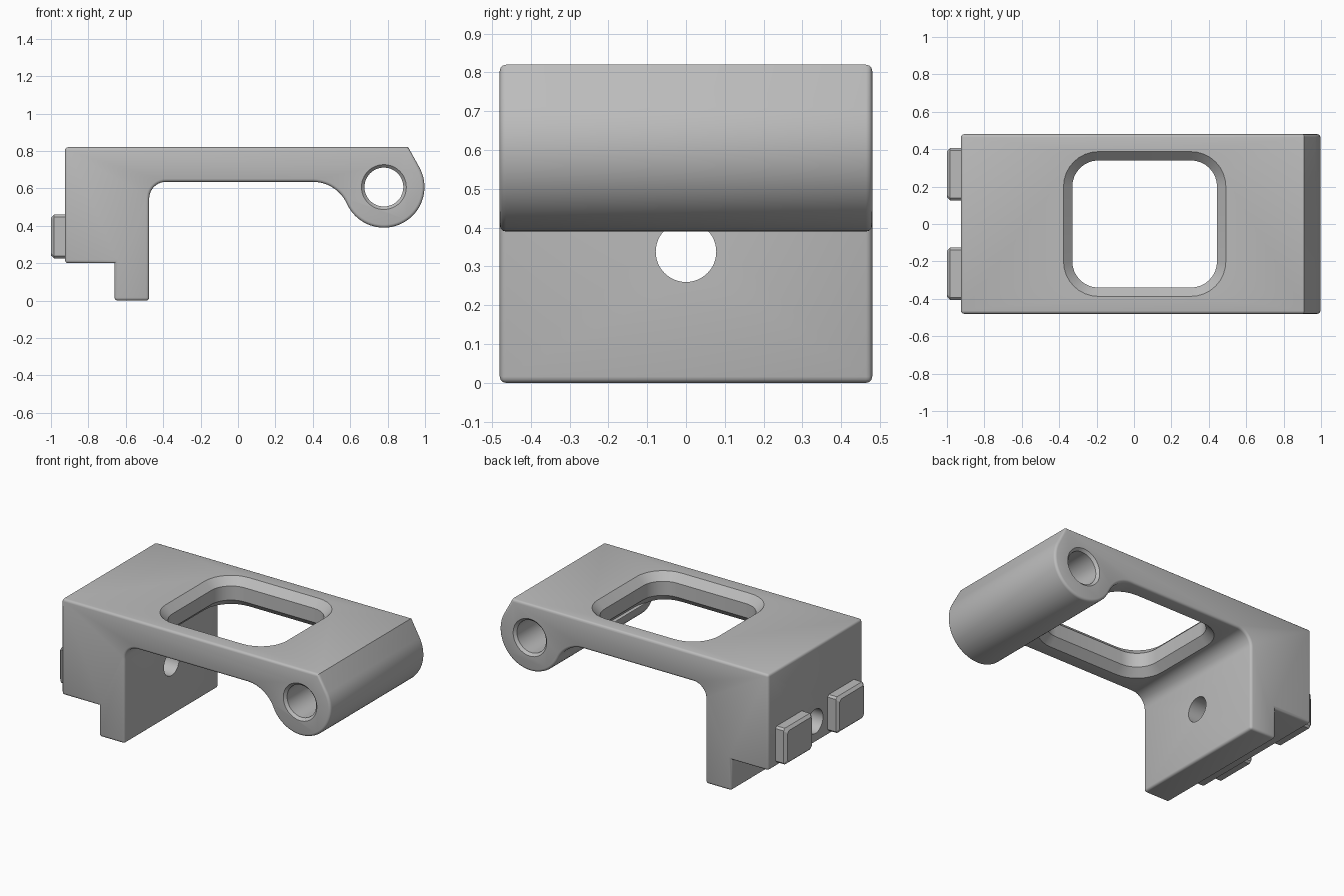
import bpy, bmesh
from math import sin, cos, pi, radians, atan2, acos, hypot

if "Cube" in bpy.data.objects:
    bpy.data.objects.remove(bpy.data.objects["Cube"])

grey = bpy.data.materials.new("plain grey")
grey.use_nodes = True
colour = (0.5, 0.5, 0.5, 1)
grey.diffuse_color = colour
grey.node_tree.nodes["Principled BSDF"].inputs["Base Color"].default_value = colour


def arc(cx, cy, r, a0, a1, n):
    """Points on an arc, angles in radians."""
    return [(cx + r * cos(a0 + (a1 - a0) * i / n),
             cy + r * sin(a0 + (a1 - a0) * i / n)) for i in range(n + 1)]


def rounded_rect(cx, cy, hx, hy, r, n=8):
    pts = []
    for k, (sx, sy) in enumerate([(1, 1), (-1, 1), (-1, -1), (1, -1)]):
        pts += arc(cx + sx * (hx - r), cy + sy * (hy - r), r, k * pi / 2, (k + 1) * pi / 2, n)
    return pts


def loft(rings):
    """Closed solid through a stack of matching 3D rings."""
    bm = bmesh.new()
    loops = [[bm.verts.new(p) for p in ring] for ring in rings]
    n = len(loops[0])
    for a, b in zip(loops, loops[1:]):
        for i in range(n):
            j = (i + 1) % n
            bm.faces.new((a[i], a[j], b[j], b[i]))
    bm.faces.new(loops[0][::-1])
    bm.faces.new(loops[-1])
    bmesh.ops.recalc_face_normals(bm, faces=bm.faces)
    return bm


def finish(bm, name):
    me = bpy.data.meshes.new(name)
    bm.to_mesh(me)
    bm.free()
    me.materials.append(grey)
    ob = bpy.data.objects.new(name, me)
    bpy.context.collection.objects.link(ob)
    return ob


def activate(ob):
    bpy.ops.object.select_all(action='DESELECT')
    ob.select_set(True)
    bpy.context.view_layer.objects.active = ob


def cut(ob, bm):
    cutter = finish(bm, "cutter")
    cutter.hide_render = True
    mod = ob.modifiers.new("cut", 'BOOLEAN')
    mod.operation = 'DIFFERENCE'
    mod.solver = 'EXACT'
    mod.object = cutter
    activate(ob)
    bpy.ops.object.modifier_apply(modifier=mod.name)
    bpy.data.objects.remove(cutter)


# Side profile of the bracket (x, z): plate, hinge barrel, fillets, stepped leg
TOP, UNDER, HALF = 0.82, 0.635, 0.48
bx, bz, br = 0.78, 0.607, 0.217            # hinge barrel
fx, fr = 0.40, 0.20                        # large fillet beside the barrel
fz = UNDER - fr
nose = (0.91, TOP)
dx, dz = nose[0] - bx, nose[1] - bz
tangent = atan2(dz, dx) - acos(br / hypot(dx, dz))
meet = atan2(bz - fz, bx - fx)

profile = [(-0.925, 0.2), (-0.925, TOP), nose]
profile += arc(bx, bz, br, tangent, meet - pi, 36)
profile += arc(fx, fz, fr, meet, pi / 2, 12)[1:]
profile += arc(-0.385, UNDER - 0.09, 0.09, pi / 2, pi, 10)
profile += [(-0.475, 0), (-0.66, 0), (-0.66, 0.2)]

bm = loft([[(x, y, z) for x, z in profile] for y in (-HALF, HALF)])

# Soften the outer edges, leaving the nose and the inner step sharp
edges = []
for e in bm.edges:
    a, b = (v.co for v in e.verts)
    around_side = abs(a.y - b.y) < 0.01
    corner = (not around_side and e.is_convex and e.calc_face_angle(0) > radians(80))
    if around_side or corner:
        edges.append(e)
bmesh.ops.bevel(bm, geom=edges, offset=0.016, offset_type='OFFSET', segments=3,
                profile=0.5, affect='EDGES', clamp_overlap=True)
bracket = finish(bm, "bracket_body")

# Window with chamfered rims above and below
ch = 0.047
steps = [(TOP + 0.02, ch + 0.02), (TOP - ch, 0), (UNDER + ch, 0), (UNDER - 0.02, ch + 0.02)]
cut(bracket, loft([[(x, y, z) for x, y in
                    rounded_rect(0.057, 0, 0.387 + g, 0.34 + g, 0.14 + g)]
                   for z, g in steps]))

# Hinge pin bore with countersunk ends
c, out = 0.016, 0.02
steps = [(-HALF - out, c + out), (-HALF + c, 0), (HALF - c, 0), (HALF + out, c + out)]
cut(bracket, loft([[(x, y, z) for x, z in arc(bx, bz, 0.104 + g, 0, 2 * pi, 48)[:-1]]
                   for y, g in steps]))

# Screw hole through the leg
cut(bracket, loft([[(x, y, z) for y, z in arc(0, 0.338, 0.078, 0, 2 * pi, 48)[:-1]]
                   for x in (-1.1, -0.3)]))
activate(bracket)
bpy.ops.object.shade_smooth_by_angle(angle=radians(31))

# Pair of chamfered locating pads on the back of the leg
for side, name in ((1, "locating_pad_back"), (-1, "locating_pad_front")):
    steps = [(-0.91, 0), (-0.984, 0), (-1.0, 0.016)]
    rings = []
    for x, g in steps:
        hy, hz = 0.14 - g, 0.117 - g
        rings.append([(x, side * 0.266 + sy * hy, 0.342 + sz * hz)
                      for sy, sz in ((1, 1), (-1, 1), (-1, -1), (1, -1))])
    bm = loft(rings)
    upright = [e for e in bm.edges
               if abs(e.verts[0].co.x - e.verts[1].co.x) > 0.01]
    bmesh.ops.bevel(bm, geom=upright, offset=0.012, segments=1, affect='EDGES')
    finish(bm, name)
